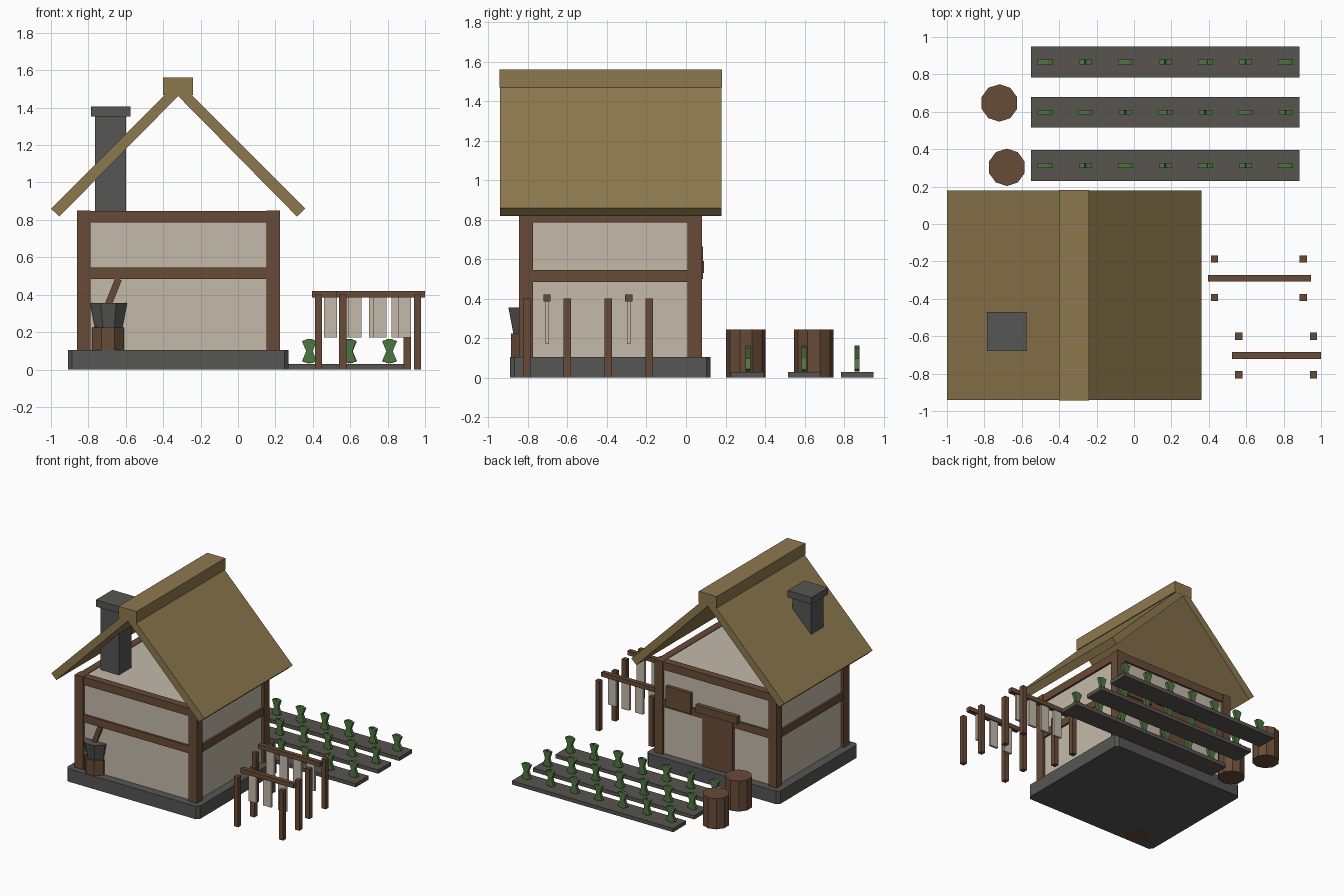
import bpy, bmesh, math
from mathutils import Matrix

if "Cube" in bpy.data.objects:
    bpy.data.objects.remove(bpy.data.objects["Cube"])


def mat(name, col):
    m = bpy.data.materials.new(name)
    m.diffuse_color = (*col, 1)
    m.use_nodes = True
    m.node_tree.nodes["Principled BSDF"].inputs["Base Color"].default_value = m.diffuse_color
    return m


WOOD = mat("dark wood", (.138, .070, .038))
STONE = mat("grey stone", (.092, .092, .090))
SOIL = mat("soil", (.098, .089, .078))
PLASTER = mat("plaster", (.546, .491, .402))
THATCH = mat("thatch", (.27, .191, .076))
LEAF = mat("leaf green", (.076, .181, .051))


def finish(name, bm, m):
    bmesh.ops.recalc_face_normals(bm, faces=bm.faces)
    me = bpy.data.meshes.new(name)
    bm.to_mesh(me)
    bm.free()
    me.materials.append(m)
    ob = bpy.data.objects.new(name, me)
    bpy.context.collection.objects.link(ob)
    return ob


def box(name, m, x0, x1, y0, y1, z0, z1, tilt=0):
    """Box from its limits, optionally tilted about y through its centre."""
    bm = bmesh.new()
    c = Matrix.Translation(((x0 + x1) / 2, (y0 + y1) / 2, (z0 + z1) / 2))
    s = Matrix.Diagonal((x1 - x0, y1 - y0, z1 - z0, 1))
    bmesh.ops.create_cube(bm, size=1, matrix=c @ Matrix.Rotation(tilt, 4, 'Y') @ s)
    return finish(name, bm, m)


def drum(name, m, x, y, z0, z1, r0, r1, n, turn=0):
    bm = bmesh.new()
    bmesh.ops.create_cone(bm, cap_ends=True, segments=n, radius1=r0, radius2=r1, depth=z1 - z0,
                          matrix=Matrix.Translation((x, y, (z0 + z1) / 2)) @ Matrix.Rotation(turn, 4, 'Z'))
    return finish(name, bm, m)


def extrude(name, m, pts, y0, y1):
    """Extrude an x-z profile along y."""
    bm = bmesh.new()
    f = bm.faces.new([bm.verts.new((x, y0, z)) for x, z in pts])
    g = bmesh.ops.extrude_face_region(bm, geom=[f])
    bmesh.ops.translate(bm, vec=(0, y1 - y0, 0),
                        verts=[v for v in g['geom'] if isinstance(v, bmesh.types.BMVert)])
    return finish(name, bm, m)


# Foundation with clipped vertical corners
slab = box("foundation", STONE, -.91, .27, -.89, .125, .001, .105)
bm = bmesh.new()
bm.from_mesh(slab.data)
upright = [e for e in bm.edges if abs(e.verts[0].co.z - e.verts[1].co.z) > .05]
bmesh.ops.bevel(bm, geom=upright, offset=.022, segments=1, affect='EDGES')
bm.to_mesh(slab.data)
bm.free()

# Walls and timber frame
X0, X1, Y0, Y1, T = -.86, .225, -.845, .08, .072
box("plaster_walls", PLASTER, X0 + .022, X1 - .022, Y0 + .022, Y1 - .022, .1, .843)
for x in (X0, X1 - T):
    for y in (Y0, Y1 - T):
        box("corner_post", WOOD, x, x + T, y, y + T, .1, .85)
for z0, z1 in ((.485, .545), (.785, .848)):
    for y in (Y0 + .006, Y1 - T + .006):
        box("long_beam", WOOD, X0 + T, X1 - T, y, y + T - .012, z0, z1)
    for x in (X0 + .006, X1 - T + .006):
        box("side_beam", WOOD, x, x + T - .012, Y0 + T, Y1 - T, z0, z1)

# Back door, lintel and shutter
box("door", WOOD, -.47, -.20, .04, .078, .105, .55)
box("door_lintel", WOOD, -.52, -.15, .04, .092, .53, .59)
box("window_shutter", WOOD, -.10, .12, .04, .086, .50, .665)

# Thatched roof: one chevron profile, mirrored about the ridge
CX = -.32
half = [(0, 1.54), (.68, .86), (.635, .818), (0, 1.462)]
profile = [(CX + x, z) for x, z in half] + [(CX - x, z) for x, z in half[2:0:-1]]
extrude("thatch_roof", THATCH, profile, -.942, .18)
box("roof_ridge", THATCH, -.40, -.24, -.943, .181, 1.468, 1.56)

# Chimney
box("chimney", STONE, -.765, -.60, -.655, -.495, .843, 1.36)
box("chimney_cap", STONE, -.787, -.575, -.68, -.47, 1.353, 1.407)

# Stump with mortar and pestle
drum("stump", WOOD, -.695, -.80, 0, .225, .092, .092, 8, math.pi / 8)
drum("mortar", STONE, -.692, -.80, .225, .355, .08, .107, 8, math.pi / 8)
box("pestle", WOOD, -.711, -.674, -.842, -.806, .205, .495, .38)

# Drying racks with hanging cloths
for x0, x1, y, posts, cloths in ((.395, .945, -.29, (.43, .905), (.495, .615, .735, .855)),
                                 (.525, 1.0, -.703, (.56, .96), (.625, .758, .89))):
    box("rack_rail", WOOD, x0, x1, y - .018, y + .018, .385, .42)
    for px in posts:
        for py in (y - .103, y + .103):
            box("rack_post", WOOD, px - .019, px + .019, py - .019, py + .019, 0, .40)
    for cx in cloths:
        box("hanging_cloth", PLASTER, cx - .035, cx + .035, y - .009, y + .009, .172, .39)

# Garden beds with rows of fanned leaves
for row, y in enumerate((.313, .598, .866)):
    box("garden_bed", SOIL, -.55, .885, y - .082, y + .082, 0, .03)
    for i in range(7):
        x = -.475 + i * .2142
        wide = i == 0 or (i % 2 == 0) != (row == 1)
        for tilt in ((-.4, 0, .4) if wide else (-.3, .3)):
            box("plant_leaf", LEAF, x - .016, x + .016, y - .0125, y + .0125, .034, .162, tilt)

# Barrels
for x, y in ((-.72, .647), (-.68, .303)):
    drum("barrel", WOOD, x, y, 0, .245, .10, .10, 10)
